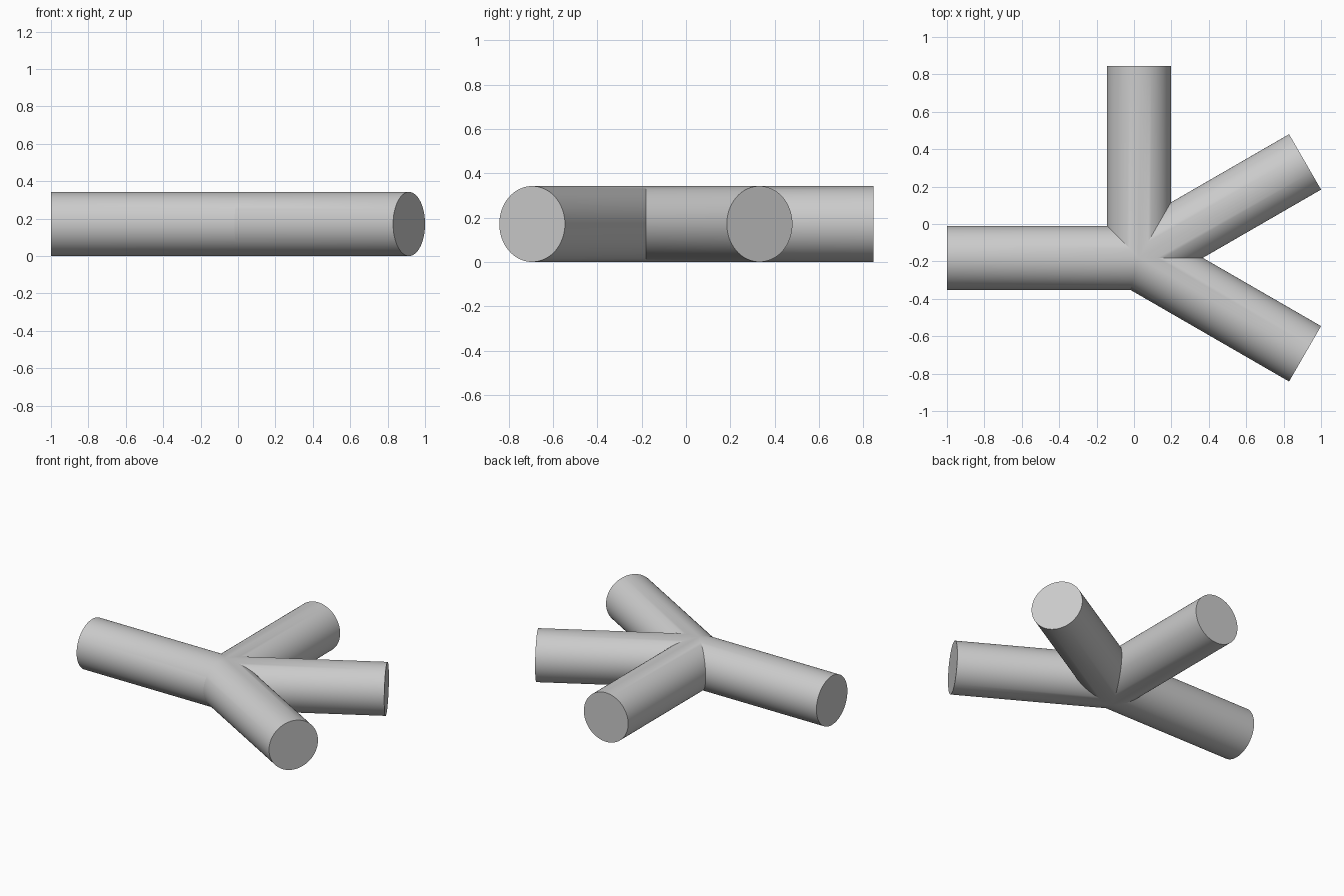
import bpy
import bmesh
from math import sin, cos, tan, radians, pi

cube = bpy.data.objects.get("Cube")
if cube:
    bpy.data.objects.remove(cube, do_unlink=True)

RADIUS, LENGTH, SEGMENTS = 0.171, 1.026, 64
CENTRE_X, CENTRE_Y = 0.026, -0.181
ARMS = [-30, 30, 90, 180]  # arm headings in degrees, counter-clockwise

grey = bpy.data.materials.new("light_grey")
grey.use_nodes = True
colour = (0.6, 0.6, 0.6, 1)
grey.diffuse_color = colour
grey.node_tree.nodes["Principled BSDF"].inputs["Base Color"].default_value = colour


def add_arm(bm, heading, gap_right, gap_left):
    """Round arm whose inner end is mitred against both neighbours."""
    a = radians(heading)
    inner, outer = [], []
    for i in range(SEGMENTS):
        t = 2 * pi * i / SEGMENTS
        side, height = RADIUS * cos(t), RADIUS * sin(t)
        gap = gap_left if side > 0 else gap_right
        start = abs(side) / tan(radians(gap) / 2)
        for ring, along in ((inner, start), (outer, LENGTH)):
            ring.append(bm.verts.new((
                CENTRE_X + along * cos(a) - side * sin(a),
                CENTRE_Y + along * sin(a) + side * cos(a),
                RADIUS + height)))
    for i in range(SEGMENTS):
        j = (i + 1) % SEGMENTS
        bm.faces.new((inner[i], inner[j], outer[j], outer[i]))
    bm.faces.new(outer)  # flat end cap


# Four arms welded along their mitre seams into one closed body
bm = bmesh.new()
for k, heading in enumerate(ARMS):
    gap_right = (heading - ARMS[k - 1]) % 360
    gap_left = (ARMS[(k + 1) % len(ARMS)] - heading) % 360
    add_arm(bm, heading, gap_right, gap_left)
bmesh.ops.remove_doubles(bm, verts=bm.verts, dist=0.0005)
bmesh.ops.recalc_face_normals(bm, faces=bm.faces)

mesh = bpy.data.meshes.new("branched_junction")
bm.to_mesh(mesh)
bm.free()
mesh.materials.append(grey)
junction = bpy.data.objects.new("branched_junction", mesh)
bpy.context.collection.objects.link(junction)

# Smooth tubes with crisp caps and seams
bpy.ops.object.select_all(action="DESELECT")
junction.select_set(True)
bpy.context.view_layer.objects.active = junction
bpy.ops.object.shade_smooth_by_angle(angle=radians(25))
